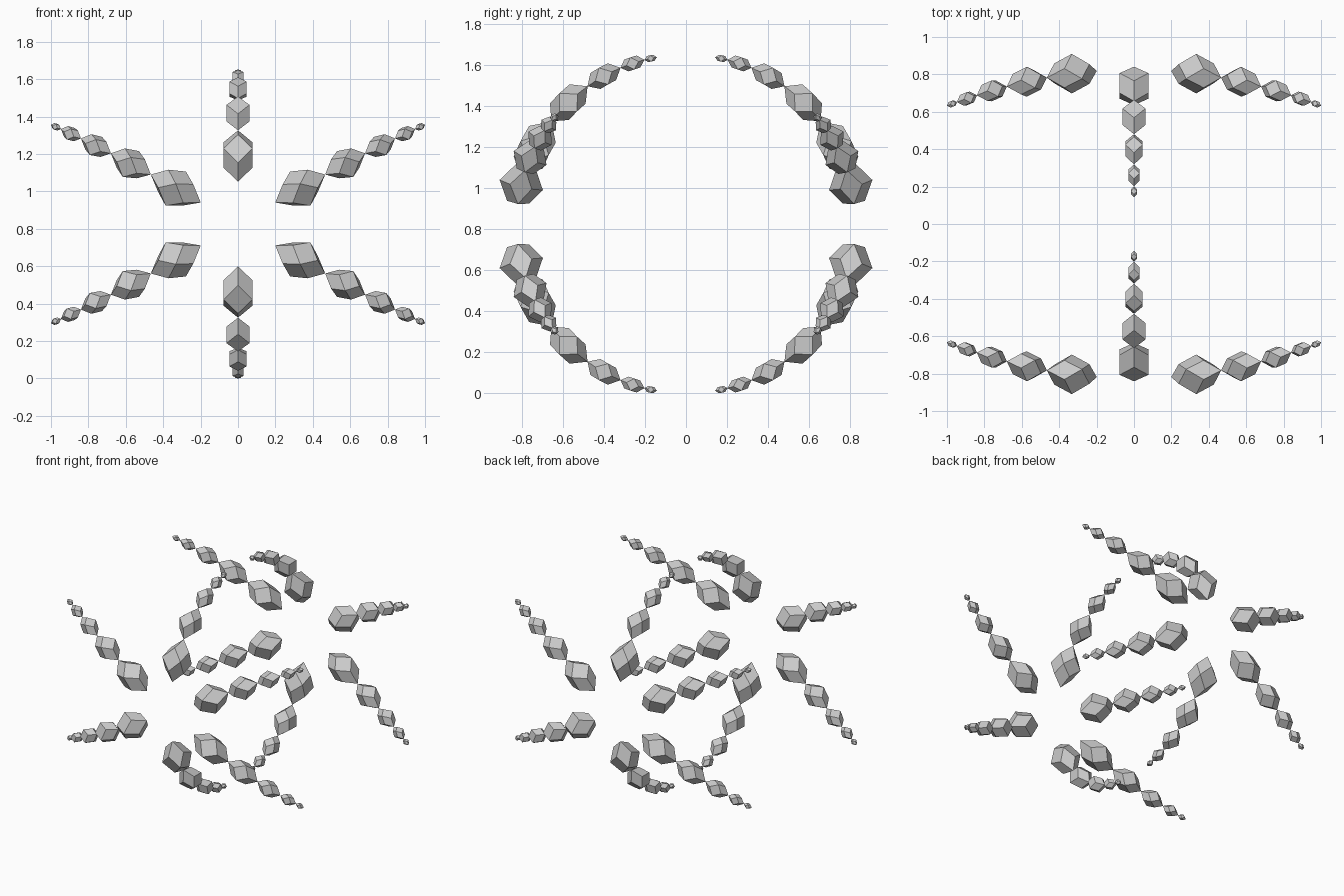
import bpy, bmesh
from math import sin, cos, pi, radians
from itertools import combinations, product
from mathutils import Vector

if "Cube" in bpy.data.objects:
    bpy.data.objects.remove(bpy.data.objects["Cube"])

R = 0.826            # radius of the cylinder the pattern is wrapped around
START = 0.230        # distance from pattern centre to the first crystal tip
UNIT = 0.1541 / 5    # half length of the smallest crystal
WIDE = 0.1085 / 5    # half width of the smallest crystal


def wrap(p, side):
    """Bend a flat point (x, along, height) around the x axis."""
    a = p.y / R
    r = R + p.z
    return Vector((p.x, side * r * cos(a), r * sin(a) + R))


def add_crystal(bm, centre, axes, side):
    """Stretched rhombic dodecahedron: one rhombus per pair of axis tips."""
    corner = {}
    for s in product((-1, 1), repeat=3):
        p = centre + sum((axes[i] * s[i] for i in range(3)), Vector()) / 2
        corner[s] = bm.verts.new(wrap(p, side))
    tip = {(i, s): bm.verts.new(wrap(centre + axes[i] * s, side))
           for i in range(3) for s in (-1, 1)}
    for i, j in combinations(range(3), 2):
        k = 3 - i - j
        for si, sj in product((-1, 1), repeat=2):
            s = [0, 0, 0]
            s[i], s[j] = si, sj
            s[k] = 1
            c1 = corner[tuple(s)]
            s[k] = -1
            c2 = corner[tuple(s)]
            bm.faces.new((tip[i, si], c1, tip[j, sj], c2))


def add_arm(name, angle, side):
    """Five crystals tip to tip, shrinking outward."""
    along = Vector((cos(angle), sin(angle), 0))
    across = Vector((-sin(angle), cos(angle), 0))
    up = Vector((0, 0, 1))
    if abs(cos(angle)) < 0.01:      # vertical arms lie flat side out
        across, up = (across + up).normalized(), (up - across).normalized()
    bm = bmesh.new()
    d = START
    for n in (5, 4, 3, 2, 1):
        d += n * UNIT
        add_crystal(bm, along * d,
                    (along * n * UNIT, across * n * WIDE, up * n * WIDE), side)
        d += n * UNIT
    bmesh.ops.recalc_face_normals(bm, faces=bm.faces)
    me = bpy.data.meshes.new(name)
    bm.to_mesh(me)
    bm.free()
    ob = bpy.data.objects.new(name, me)
    bpy.context.collection.objects.link(ob)


# Six-armed snowflake pattern on the front and on the back
for side, label in ((-1, "front"), (1, "back")):
    for k in range(6):
        add_arm(f"{label}_crystal_arm_{k + 1}", radians(30 + 60 * k), side)
